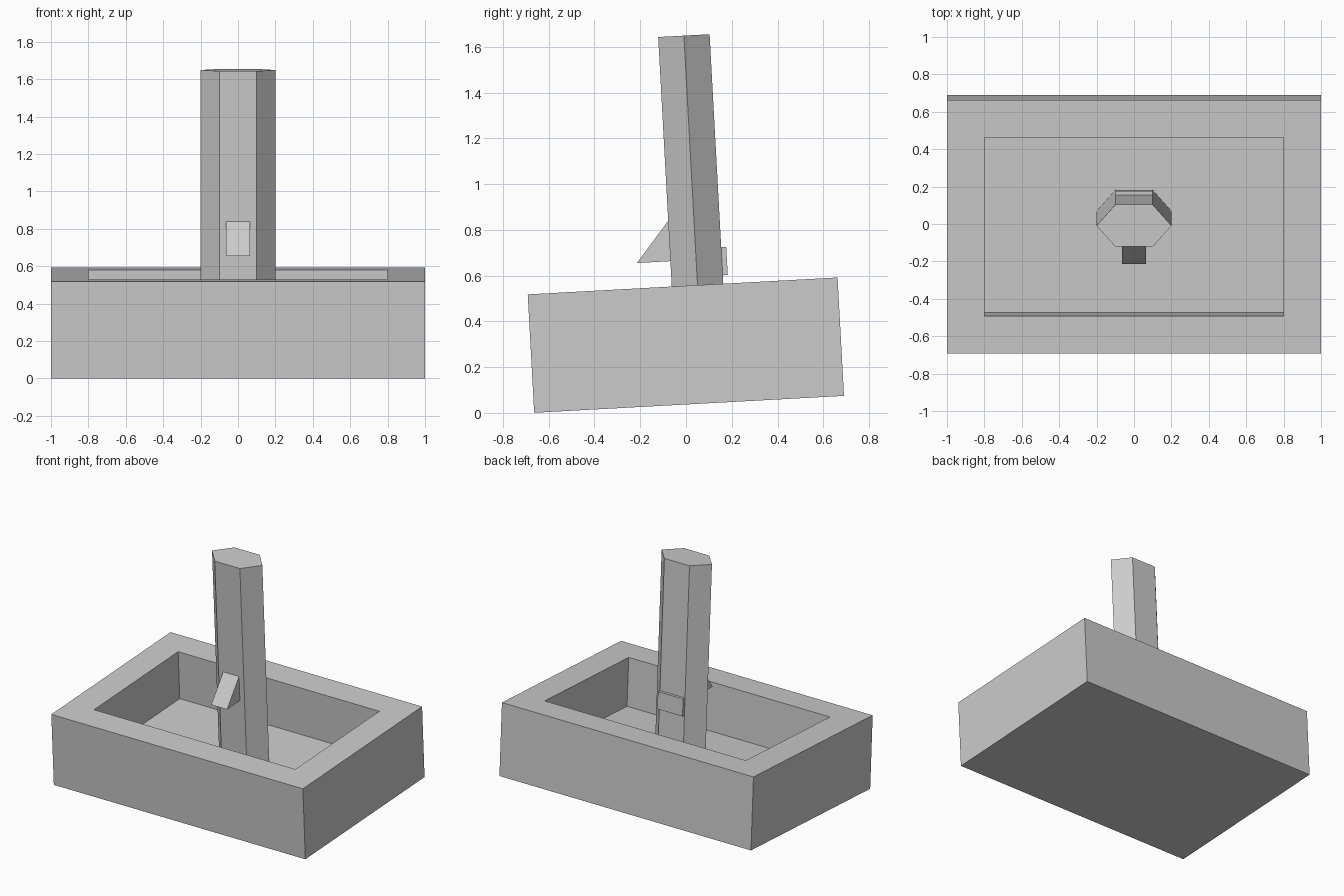
import bpy
import bmesh
from math import atan
from mathutils import Matrix, Vector

cube = bpy.data.objects.get("Cube")
if cube:
    bpy.data.objects.remove(cube, do_unlink=True)

# Single plain grey
grey = bpy.data.materials.new("plain grey")
grey.use_nodes = True
colour = (0.6, 0.6, 0.6, 1)
grey.diffuse_color = colour
grey.node_tree.nodes["Principled BSDF"].inputs["Base Color"].default_value = colour

# The whole trough and post lean slightly, turned about the x axis
TILT = Matrix.Translation((0, 0.0135, 0.0375)) @ Matrix.Rotation(atan(0.0545), 4, "X")


def finish(name, bm):
    bmesh.ops.recalc_face_normals(bm, faces=bm.faces)
    bm.transform(TILT)
    mesh = bpy.data.meshes.new(name)
    bm.to_mesh(mesh)
    bm.free()
    mesh.materials.append(grey)
    obj = bpy.data.objects.new(name, mesh)
    bpy.context.scene.collection.objects.link(obj)
    return obj


def prism(outline, offset):
    """Extrude a closed outline of points along an offset."""
    bm = bmesh.new()
    base = bm.faces.new([bm.verts.new(p) for p in outline])
    out = bmesh.ops.extrude_face_region(bm, geom=[base], use_keep_orig=True)
    verts = [v for v in out["geom"] if isinstance(v, bmesh.types.BMVert)]
    bmesh.ops.translate(bm, verts=verts, vec=Vector(offset))
    return bm


def box(x, y0, y1, z0, z1):
    return prism([(-x, y0, z0), (x, y0, z0), (x, y1, z0), (-x, y1, z0)], (0, 0, z1 - z0))


# Trough: a block with an even rim and a sunken floor
HEIGHT, FLOOR, WALL = 0.518, 0.173, 0.2
bm = box(1, -0.678, 0.678, 0, HEIGHT)
bmesh.ops.recalc_face_normals(bm, faces=bm.faces)
top = max(bm.faces, key=lambda f: f.calc_center_median().z)
bmesh.ops.inset_region(bm, faces=[top], thickness=WALL, use_even_offset=True)
sunk = bmesh.ops.extrude_discrete_faces(bm, faces=[top])["faces"][0]
bmesh.ops.translate(bm, verts=sunk.verts, vec=(0, 0, FLOOR - HEIGHT))
finish("trough", bm)

# Six-sided post rising from the trough floor
MID, HALF = 0.065, 0.1125
FRONT, BACK = MID - HALF, MID + HALF
hexagon = [(-0.2, MID), (-0.1, FRONT), (0.1, FRONT), (0.2, MID), (0.1, BACK), (-0.1, BACK)]
finish("post", prism([(x, y, FLOOR) for x, y in hexagon], (0, 0, 1.61 - FLOOR)))

# Wedge spout on the front of the post
spout = [(FRONT, 0.629), (-0.194, 0.629), (FRONT, 0.806)]
finish("spout", prism([(-0.063, y, z) for y, z in spout], (0.126, 0, 0)))

# Plate on the back of the post
finish("back_plate", box(0.1, BACK, BACK + 0.022, 0.555, 0.678))
